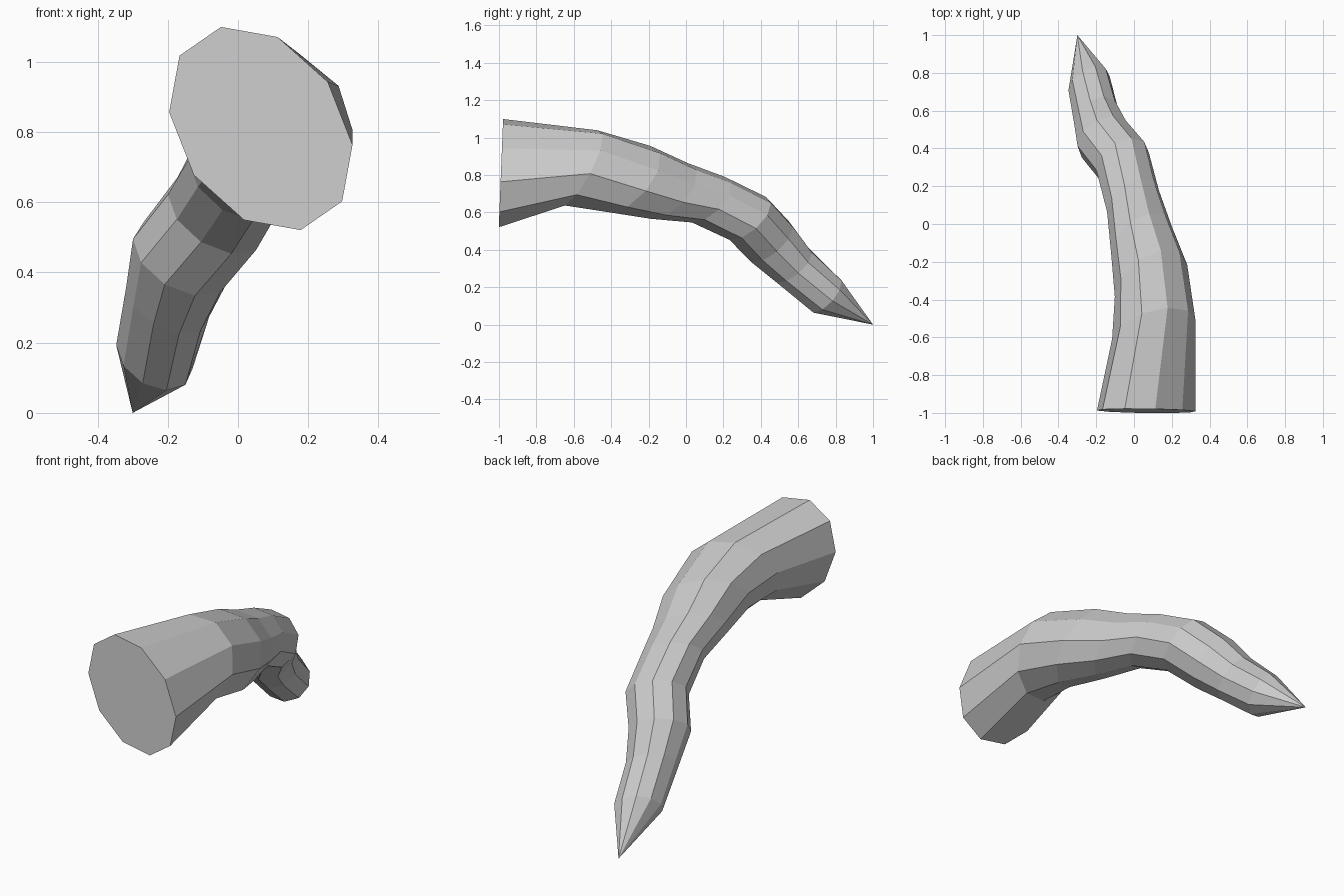
import bpy, bmesh, math
from mathutils import Vector

if "Cube" in bpy.data.objects:
    bpy.data.objects.remove(bpy.data.objects["Cube"])

SIDES = 10
TIP = Vector((-0.30, 1.0, 0.0))
# Ring stations along the bent horn: centre, radius, direction the ring faces
RINGS = [
    ((0.065, -0.99, 0.81), 0.318, (-0.56, 0.73, -0.39)),
    ((0.105, -0.56, 0.838), 0.228, (-0.25, 0.86, -0.45)),
    ((0.09, -0.30, 0.778), 0.219, (-0.48, 0.65, -0.58)),
    ((0.04, -0.09, 0.715), 0.188, (-0.52, 0.60, -0.60)),
    ((-0.005, 0.12, 0.668), 0.157, (-0.48, 0.61, -0.62)),
    ((-0.06, 0.33, 0.568), 0.156, (-0.45, 0.60, -0.67)),
    ((-0.16, 0.45, 0.443), 0.153, (-0.42, 0.60, -0.69)),
    ((-0.20, 0.57, 0.318), 0.130, (-0.42, 0.60, -0.68)),
    ((-0.238, 0.745, 0.16), 0.120, (-0.42, 0.68, -0.60)),
]


def ring_points(centre, radius, facing):
    """Points of a circle facing a direction, without twist between rings."""
    n = Vector(facing).normalized()
    u = Vector((0.82, 0, 0.57))
    u = (u - n * u.dot(n)).normalized()
    v = n.cross(u)
    for i in range(SIDES):
        a = 2 * math.pi * i / SIDES
        yield Vector(centre) + radius * (u * math.cos(a) + v * math.sin(a))


bm = bmesh.new()
loops = []
for k, ring in enumerate(RINGS):
    pts = list(ring_points(*ring))
    if k == 0:  # the base is sliced off flat
        for p in pts:
            p.y = -1.0 + 0.04 * (p.z - 0.545)
    loops.append([bm.verts.new(p) for p in pts])

# Base cap, side walls and pointed end
bm.faces.new(loops[0])
for a, b in zip(loops, loops[1:]):
    for i in range(SIDES):
        j = (i + 1) % SIDES
        bm.faces.new((a[i], a[j], b[j], b[i]))
tip = bm.verts.new(TIP)
for i in range(SIDES):
    bm.faces.new((loops[-1][i], loops[-1][(i + 1) % SIDES], tip))
bmesh.ops.recalc_face_normals(bm, faces=bm.faces)

mesh = bpy.data.meshes.new("curved_horn")
bm.to_mesh(mesh)
bm.free()
bpy.context.collection.objects.link(bpy.data.objects.new("curved_horn", mesh))
